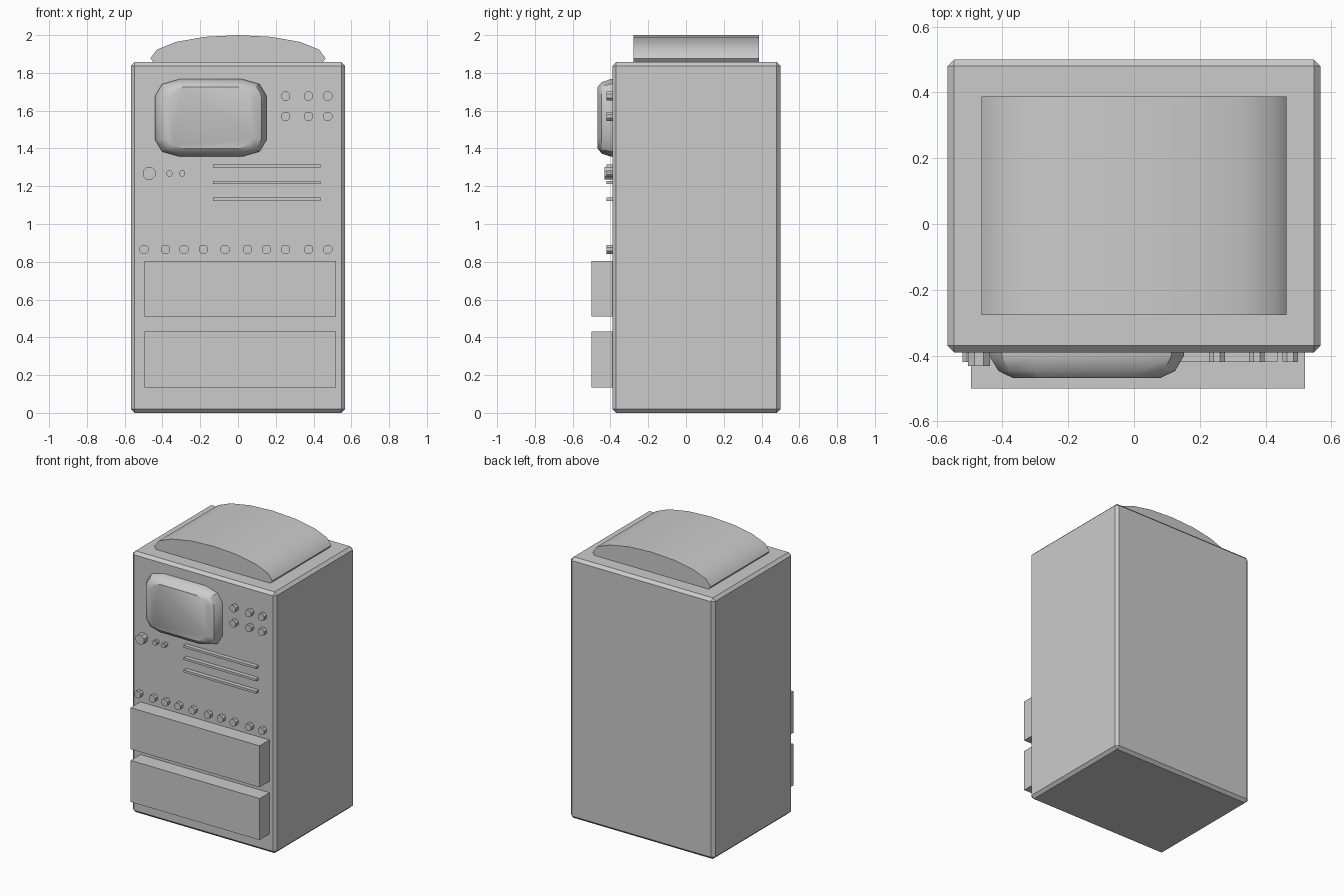
import bpy, bmesh, math
from mathutils import Matrix

if "Cube" in bpy.data.objects:
    bpy.data.objects.remove(bpy.data.objects["Cube"])

FRONT = -0.39  # y of the cabinet's front panel


def add_object(name, bm):
    bmesh.ops.recalc_face_normals(bm, faces=bm.faces)
    mesh = bpy.data.meshes.new(name)
    bm.to_mesh(mesh)
    bm.free()
    obj = bpy.data.objects.new(name, mesh)
    bpy.context.collection.objects.link(obj)
    return obj


def smooth(obj, degrees):
    bpy.ops.object.select_all(action='DESELECT')
    obj.select_set(True)
    bpy.context.view_layer.objects.active = obj
    bpy.ops.object.shade_smooth_by_angle(angle=math.radians(degrees))


def box(name, x0, x1, y0, y1, z0, z1, bevel=0):
    bm = bmesh.new()
    place = Matrix.Translation(((x0 + x1) / 2, (y0 + y1) / 2, (z0 + z1) / 2))
    size = Matrix.Diagonal((x1 - x0, y1 - y0, z1 - z0, 1))
    bmesh.ops.create_cube(bm, size=1, matrix=place @ size)
    if bevel:
        bmesh.ops.bevel(bm, geom=bm.edges[:], offset=bevel, segments=1, affect='EDGES')
    return add_object(name, bm)


def cylinder_y(name, x, z, rx, rz, y0, y1, sides, turn=0):
    bm = bmesh.new()
    matrix = (Matrix.Translation((x, (y0 + y1) / 2, z)) @ Matrix.Diagonal((rx, 1, rz, 1))
              @ Matrix.Rotation(turn, 4, 'Y') @ Matrix.Rotation(math.pi / 2, 4, 'X'))
    bmesh.ops.create_cone(bm, cap_ends=True, segments=sides, radius1=1, radius2=1,
                          depth=y1 - y0, matrix=matrix)
    return add_object(name, bm)


# Cabinet body with chamfered edges
box("cabinet_body", -0.567, 0.567, FRONT, 0.5, 0, 1.857, bevel=0.02)

# Domed lid: a flattened cylinder sunk into the top
dome = cylinder_y("domed_lid", 0, 1.877, 0.464, 0.123, -0.277, 0.387, 16)
smooth(dome, 40)

# Two drawers
for i, z in enumerate((0.135, 0.51)):
    box(f"drawer_{i + 1}", -0.495, 0.52, -0.5, FRONT + 0.02, z, z + 0.295)

# Screen: rounded rectangles lofted towards the front
# each ring: y, left, right, bottom, top, corner width, corner height
screen_rings = [
    (-0.36, -0.44, 0.152, 1.357, 1.767, 0.13, 0.09),
    (-0.40, -0.44, 0.152, 1.357, 1.767, 0.13, 0.09),
    (-0.447, -0.412, 0.125, 1.373, 1.75, 0.11, 0.075),
    (-0.468, -0.368, 0.08, 1.40, 1.725, 0.08, 0.053),
]
bm = bmesh.new()
loops = []
for y, x0, x1, z0, z1, cw, ch in screen_rings:
    corners = [(x1 - cw, z1 - ch), (x0 + cw, z1 - ch), (x0 + cw, z0 + ch), (x1 - cw, z0 + ch)]
    loop = []
    for quarter, (cx, cz) in enumerate(corners):
        for step in range(3):
            a = math.radians(90 * quarter + 45 * step)
            loop.append(bm.verts.new((cx + cw * math.cos(a), y, cz + ch * math.sin(a))))
    loops.append(loop)
for a, b in zip(loops, loops[1:]):
    for i in range(len(a)):
        j = (i + 1) % len(a)
        bm.faces.new((a[i], a[j], b[j], b[i]))
bm.faces.new(loops[0])
bm.faces.new(loops[-1])
smooth(add_object("screen", bm), 35)


def knob(name, x, z, radius, y0):
    return cylinder_y(name, x, z, radius, radius, y0, FRONT + 0.02, 8, math.pi / 8)


# Buttons beside the screen
button_columns = (0.252, 0.373, 0.475)
for r, z in enumerate((1.677, 1.57)):
    for c, x in enumerate(button_columns):
        knob(f"screen_button_{r + 1}_{c + 1}", x, z, 0.026, -0.42)

# Dial and two small pegs under the screen
knob("large_dial", -0.471, 1.268, 0.036, -0.431)
for i, x in enumerate((-0.363, -0.295)):
    knob(f"small_peg_{i + 1}", x, 1.268, 0.017, -0.42)

# Row of buttons above the drawers
row = (-0.497, -0.384, -0.286, -0.183, -0.07, 0.05, 0.151) + button_columns
for i, x in enumerate(row):
    knob(f"row_button_{i + 1}", x, 0.866, 0.026, -0.42)

# Three vent slats
for i, z in enumerate((1.306, 1.219, 1.131)):
    box(f"vent_slat_{i + 1}", -0.133, 0.436, -0.42, FRONT + 0.02, z - 0.008, z + 0.008)
